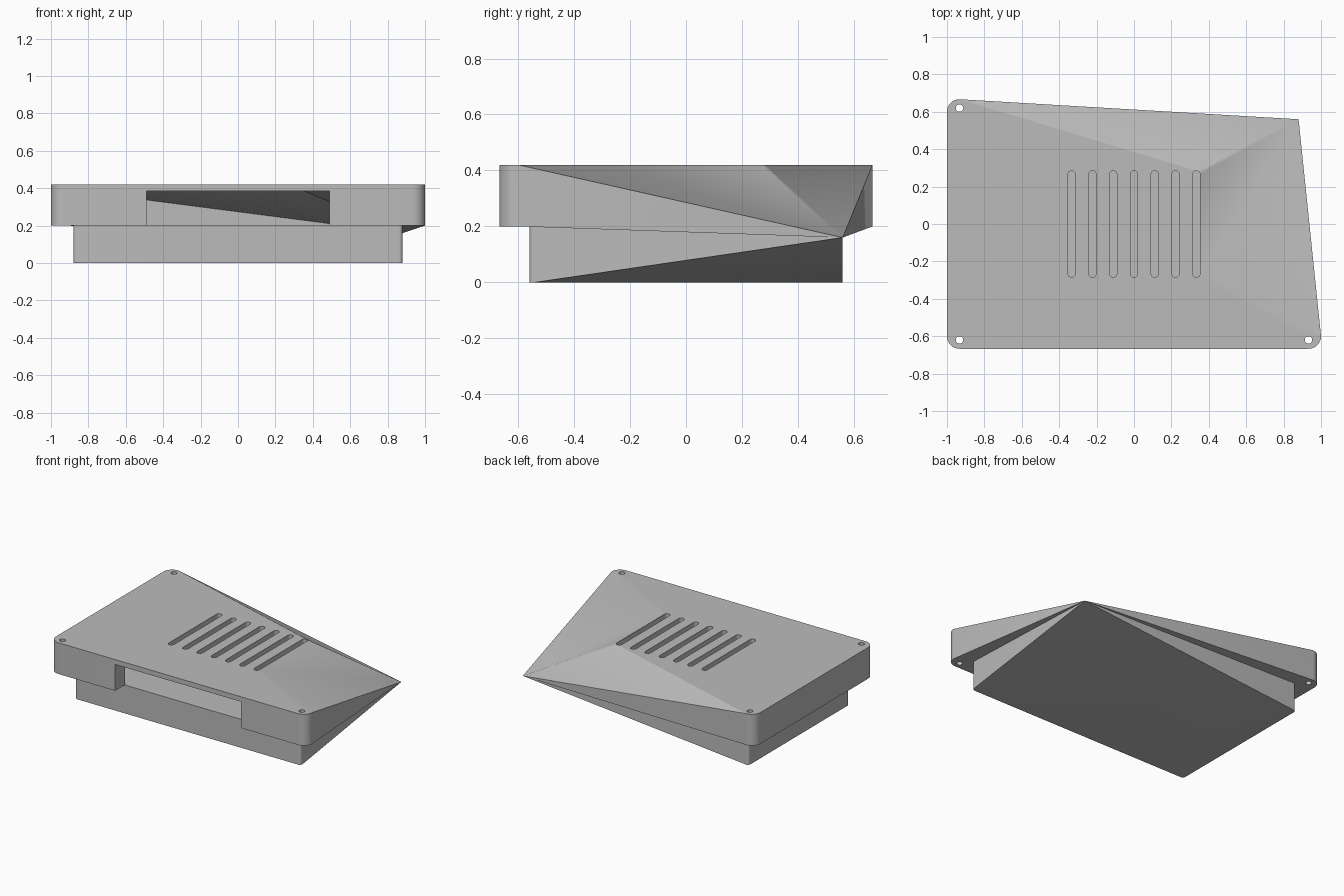
import bpy, bmesh, math
from mathutils import Vector
from mathutils.geometry import delaunay_2d_cdt

if "Cube" in bpy.data.objects:
    bpy.data.objects.remove(bpy.data.objects["Cube"])

TIP = Vector((0.88, 0.56, 0.16))       # the pulled-in back corner
TOP, CEILING, SEAM = 0.42, 0.385, 0.2
OPEN_X = 0.49                          # half width of the front opening

grey = bpy.data.materials.new("plain_grey")
grey.use_nodes = True
grey.diffuse_color = (0.5, 0.5, 0.5, 1)
grey.node_tree.nodes["Principled BSDF"].inputs["Base Color"].default_value = (0.5, 0.5, 0.5, 1)


def arc(cx, cy, r, start, end, steps):
    angles = [math.radians(start + (end - start) * i / steps) for i in range(steps + 1)]
    return [Vector((cx + r * math.cos(a), cy + r * math.sin(a))) for a in angles]


def outline(hx, hy, r):
    """Rounded rectangle, counter-clockwise, with one corner drawn to the tip."""
    return (arc(r - hx, r - hy, r, 180, 270, 8)
            + [Vector((-OPEN_X, -hy)), Vector((OPEN_X, -hy))]
            + arc(hx - r, r - hy, r, 270, 360, 8)
            + [TIP.xy]
            + arc(r - hx, hy - r, r, 90, 180, 8))


def slot(x):
    return arc(x, 0.265, 0.02, 0, 180, 8) + arc(x, -0.265, 0.02, 180, 360, 8)


def inside(p, loop):
    hit = False
    for a, b in zip(loop, loop[1:] + loop[:1]):
        if (a.y > p.y) != (b.y > p.y) and p.x < a.x + (p.y - a.y) * (b.x - a.x) / (b.y - a.y):
            hit = not hit
    return hit


def point(bm, p, z):
    return bm.verts.new(TIP if (p - TIP.xy).length < 1e-3 else (p.x, p.y, z))


def cap(bm, loops, z, up, creases=()):
    """Triangulated sheet with holes; creases are forced fold lines."""
    pts, edges = [], []
    for loop in loops:
        n = len(pts)
        pts += loop
        edges += [(n + i, n + (i + 1) % len(loop)) for i in range(len(loop))]
    for a, b in creases:
        edges.append((len(pts), len(pts) + 1))
        pts += [a, b]
    co, _, faces = delaunay_2d_cdt(pts, edges, [], 0, 1e-5)[:3]
    for f in faces:
        tri = [co[i] for i in f]
        mid = sum(tri, Vector((0, 0))) / len(tri)
        if sum(inside(mid, loop) for loop in loops) % 2 == 0:
            continue
        if (tri[1] - tri[0]).cross(tri[2] - tri[0]) < 0:
            tri.reverse()
        height = z(mid) if callable(z) else z
        bm.faces.new([point(bm, p, height) for p in (tri if up else tri[::-1])])


def in_opening(p):
    return abs(p.x) < OPEN_X and p.y < -0.5


def wall(bm, loop, low, high, outward=True):
    for a, b in zip(loop, loop[1:] + loop[:1]):
        z = low((a + b) / 2) if callable(low) else low
        if z >= high:
            continue
        quad = [point(bm, a, z), point(bm, b, z), point(bm, b, high), point(bm, a, high)]
        bm.faces.new(quad if outward else quad[::-1])


def finish(bm, name):
    bmesh.ops.remove_doubles(bm, verts=bm.verts, dist=1e-4)
    bmesh.ops.dissolve_degenerate(bm, edges=bm.edges, dist=1e-5)
    mesh = bpy.data.meshes.new(name)
    bm.to_mesh(mesh)
    bm.free()
    mesh.materials.append(grey)
    ob = bpy.data.objects.new(name, mesh)
    bpy.context.collection.objects.link(ob)
    bpy.ops.object.select_all(action='DESELECT')
    ob.select_set(True)
    bpy.context.view_layer.objects.active = ob
    bpy.ops.object.shade_smooth_by_angle(angle=math.radians(30))


OUTER, INNER = (1.0, 0.667, 0.067), (0.88, 0.56, 0.02)
outer, inner = outline(*OUTER), outline(*INNER)
slots = [slot(i / 9) for i in range(-3, 4)]
holes = [arc(x, y, 0.02, 0, 337.5, 15) for x, y in ((-0.933, -0.62), (0.933, -0.62), (-0.933, 0.62))]


def folds(hx, hy, r):
    """Fold lines running from the last slot to the tip and its neighbours."""
    slot_end, slot_side = Vector((1 / 3, 0.285)), Vector((1 / 3 + 0.02, -0.265))
    return [(Vector((r - hx, hy)), slot_end), (slot_end, TIP.xy),
            (slot_side, TIP.xy), (slot_side, Vector((hx, r - hy)))]


# Lid: slotted shell with screw holes and a front opening
def lid_bottom(p):
    return CEILING if in_opening(p) else SEAM


jambs = [(Vector((x, -OUTER[1])), Vector((x, -INNER[1]))) for x in (-OPEN_X, OPEN_X)]
bm = bmesh.new()
cap(bm, [outer] + slots + holes, TOP, True, folds(*OUTER))
cap(bm, [inner] + slots, CEILING, False, folds(*INNER))
cap(bm, [outer, inner] + holes, lid_bottom, False, jambs)
wall(bm, outer, lid_bottom, TOP)
wall(bm, inner, lid_bottom, CEILING, False)
for s in slots:
    wall(bm, s, CEILING, TOP, False)
for h in holes:
    wall(bm, h, SEAM, TOP, False)
for (a, b), flip in zip(jambs, (False, True)):
    quad = [point(bm, a, SEAM), point(bm, b, SEAM), point(bm, b, CEILING), point(bm, a, CEILING)]
    bm.faces.new(quad[::-1] if flip else quad)
finish(bm, "lid")

# Base: solid tray block folded up to the same tip
hx, hy, r = INNER
diagonal = [(Vector((hx, r - hy)), Vector((r - hx, hy)))]
bm = bmesh.new()
cap(bm, [inner], 0, False, diagonal)
cap(bm, [inner], SEAM, True, diagonal)
wall(bm, inner, 0, SEAM)
finish(bm, "base")
